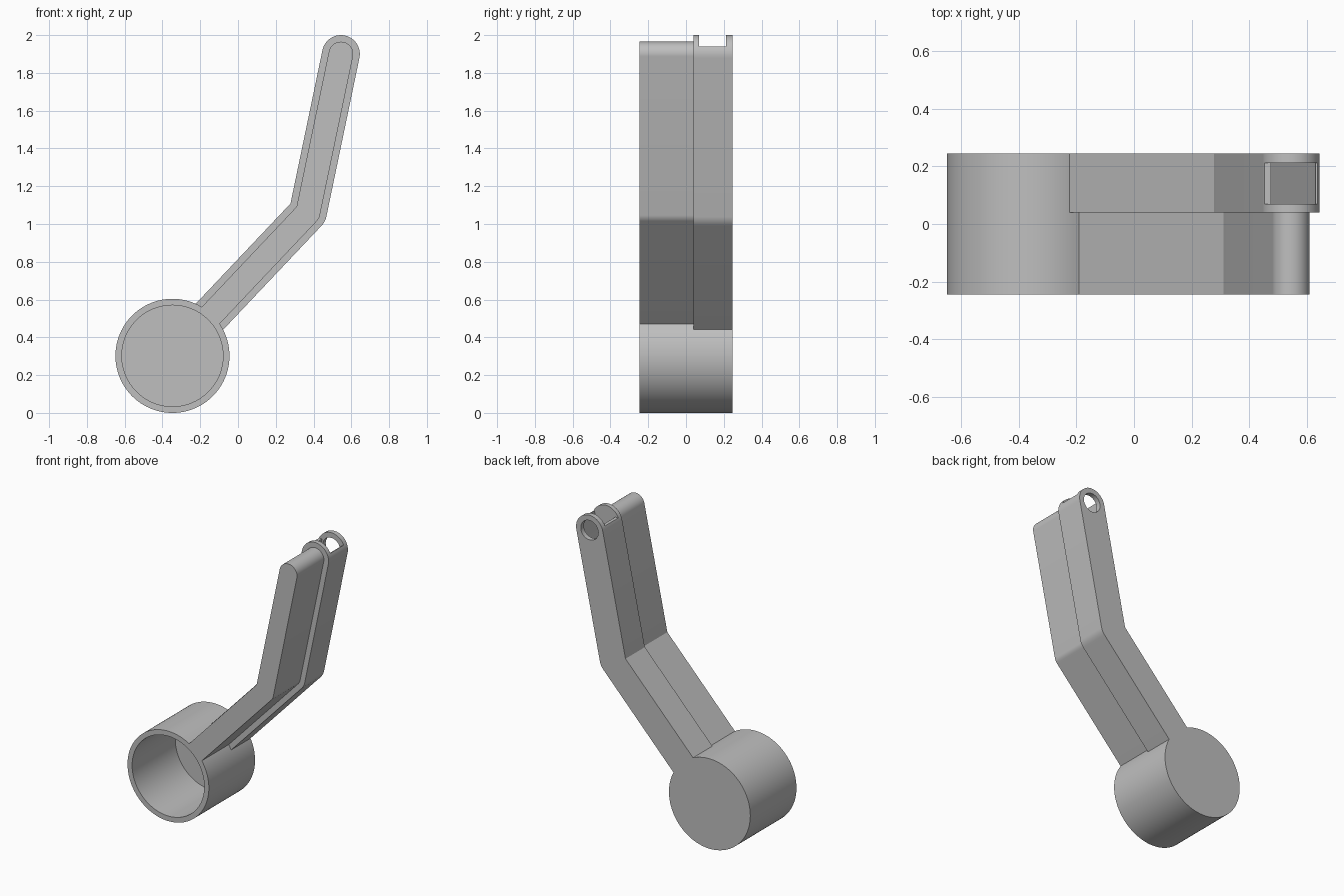
import bpy
import bmesh
import math
from mathutils import Vector

cube = bpy.data.objects.get("Cube")
if cube:
    bpy.data.objects.remove(cube, do_unlink=True)

grey = bpy.data.materials.new("plain grey")
grey.use_nodes = True
colour = (0.52, 0.52, 0.52, 1)
grey.diffuse_color = colour
grey.node_tree.nodes["Principled BSDF"].inputs["Base Color"].default_value = colour

BACK, FRONT, STEP = 0.245, -0.245, 0.04
HUB, BEND, TIP = Vector((-0.347, 0.302)), Vector((0.37, 1.06)), Vector((0.545, 1.90))


def make_object(name, bm):
    bmesh.ops.recalc_face_normals(bm, faces=bm.faces)
    mesh = bpy.data.meshes.new(name)
    bm.to_mesh(mesh)
    bm.free()
    mesh.materials.append(grey)
    obj = bpy.data.objects.new(name, mesh)
    bpy.context.collection.objects.link(obj)
    return obj


def prism(name, outline, y0, y1):
    """Extrude an x-z outline from y0 to y1."""
    bm = bmesh.new()
    face = bm.faces.new([bm.verts.new((p[0], y0, p[1])) for p in outline])
    ext = bmesh.ops.extrude_face_region(bm, geom=[face])
    moved = [v for v in ext["geom"] if isinstance(v, bmesh.types.BMVert)]
    bmesh.ops.translate(bm, vec=(0, y1 - y0, 0), verts=moved)
    return make_object(name, bm)


def arc(centre, radius, a0, a1, steps):
    return [centre + radius * Vector((math.cos(a), math.sin(a)))
            for a in (a0 + (a1 - a0) * i / steps for i in range(steps + 1))]


def arm_outline(half, start, extra=0.0):
    """Bent strip: sharp inner corner, rounded outer corner and tip."""
    low, high = (BEND - HUB).normalized(), (TIP - BEND).normalized()
    a, b = math.atan2(low.y, low.x), math.atan2(high.y, high.x)
    base, top = HUB + low * start, TIP + high * extra
    side = Vector((-low.y, low.x)) * half
    mid = (a + b) / 2 + math.pi / 2
    corner = BEND + Vector((math.cos(mid), math.sin(mid))) * half / math.cos((b - a) / 2)
    return ([base + side, base - side]
            + arc(BEND, half, a - math.pi / 2, b - math.pi / 2, 8)
            + arc(top, half, b - math.pi / 2, b + math.pi / 2, 32)
            + [corner])


def cut(obj, cutter):
    """Subtract the cutter and discard it."""
    mod = obj.modifiers.new("cut", "BOOLEAN")
    mod.operation, mod.solver, mod.object = "DIFFERENCE", "EXACT", cutter
    graph = bpy.context.evaluated_depsgraph_get()
    mesh = bpy.data.meshes.new_from_object(obj.evaluated_get(graph))
    obj.modifiers.clear()
    obj.data = mesh
    bpy.data.objects.remove(cutter, do_unlink=True)


# Round cup, open at the front and closed at the back
cup = prism("cup", arc(HUB, 0.302, 0, math.tau, 96)[:-1], FRONT, BACK)
cut(cup, prism("cup_bore", arc(HUB, 0.268, 0, math.tau, 96)[:-1], FRONT - 0.1, BACK - 0.032))

# Narrow solid arm in front, wider hollow arm behind
front_arm = prism("front_arm", arm_outline(0.065, 0.28), FRONT, STEP + 0.01)
rear_arm = prism("rear_arm", arm_outline(0.10, 0.28), STEP, BACK)

# Channel inside the rear arm, open slot at its tip, hole in its back plate
SLOT = (0.07, 0.212)
cut(rear_arm, prism("channel", arm_outline(0.076, 0.40, 0.2), *SLOT))
slot = [(0.3, 1.94), (0.8, 1.94), (0.8, 2.2), (0.3, 2.2)]
cut(rear_arm, prism("tip_slot", slot, *SLOT))
cut(rear_arm, prism("tip_hole", arc(TIP, 0.065, 0, math.tau, 48)[:-1], 0.15, 0.4))

# Smooth curved walls, crisp edges
bpy.ops.object.select_all(action="DESELECT")
for obj in (cup, front_arm, rear_arm):
    obj.select_set(True)
bpy.context.view_layer.objects.active = cup
bpy.ops.object.shade_smooth_by_angle(angle=math.radians(30))
